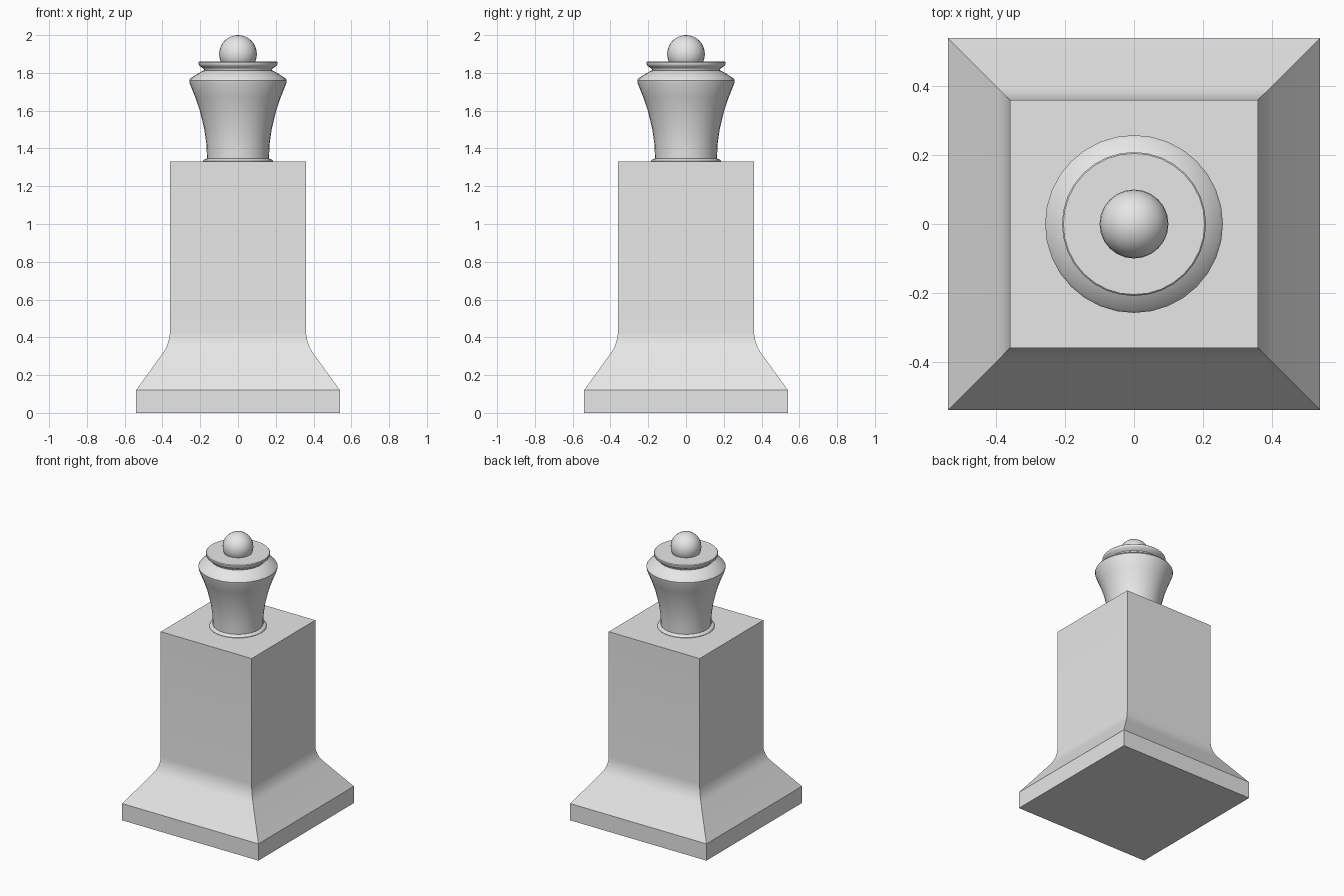
import bpy
import bmesh
from math import cos, sin, pi, sqrt, radians

old = bpy.data.objects.get("Cube")
if old:
    bpy.data.objects.remove(old, do_unlink=True)

stone = bpy.data.materials.new("light_grey")
stone.use_nodes = True
GREY = (0.8, 0.8, 0.8, 1)
stone.diffuse_color = GREY
stone.node_tree.nodes["Principled BSDF"].inputs["Base Color"].default_value = GREY


def finish(obj, angle):
    obj.data.materials.append(stone)
    bpy.ops.object.select_all(action="DESELECT")
    obj.select_set(True)
    bpy.context.view_layer.objects.active = obj
    bpy.ops.object.shade_smooth_by_angle(angle=radians(angle))


def lathe(name, profile, sides, scale=1.0, turn=0.0, angle=30):
    """Sweep (radius, height) points round z and cap both ends."""
    bm = bmesh.new()
    rings = []
    for r, z in profile:
        rings.append([bm.verts.new((r * scale * cos(turn + 2 * pi * i / sides),
                                    r * scale * sin(turn + 2 * pi * i / sides), z))
                      for i in range(sides)])
    for low, high in zip(rings, rings[1:]):
        for i in range(sides):
            j = (i + 1) % sides
            bm.faces.new((low[i], low[j], high[j], high[i]))
    bm.faces.new(rings[0][::-1])
    bm.faces.new(rings[-1])
    mesh = bpy.data.meshes.new(name)
    bm.to_mesh(mesh)
    bm.free()
    obj = bpy.data.objects.new(name, mesh)
    bpy.context.collection.objects.link(obj)
    finish(obj, angle)


# Square pedestal: plinth, flared foot and straight shaft
lathe("pedestal", [(0.54, 0), (0.54, 0.12), (0.395, 0.32), (0.38, 0.345),
                   (0.369, 0.375), (0.362, 0.405), (0.36, 0.43), (0.36, 1.33)],
      4, scale=sqrt(2), turn=pi / 4)

# Round urn with a foot ring and a sharp shoulder
lathe("urn", [(0.186, 1.325), (0.186, 1.333), (0.178, 1.342), (0.164, 1.346),
              (0.167, 1.42), (0.178, 1.5), (0.202, 1.6), (0.226, 1.67),
              (0.256, 1.745), (0.258, 1.76), (0.25, 1.772),
              (0.195, 1.807), (0.178, 1.814)], 32)

# Lid with a flared rim
lathe("lid", [(0.178, 1.81), (0.182, 1.822), (0.205, 1.838),
              (0.209, 1.846), (0.209, 1.856), (0.205, 1.86)], 32)

# Ball finial
bpy.ops.mesh.primitive_uv_sphere_add(segments=24, ring_count=16, radius=0.1,
                                     location=(0, 0, 1.9))
ball = bpy.context.object
ball.name = "ball_finial"
finish(ball, 40)
